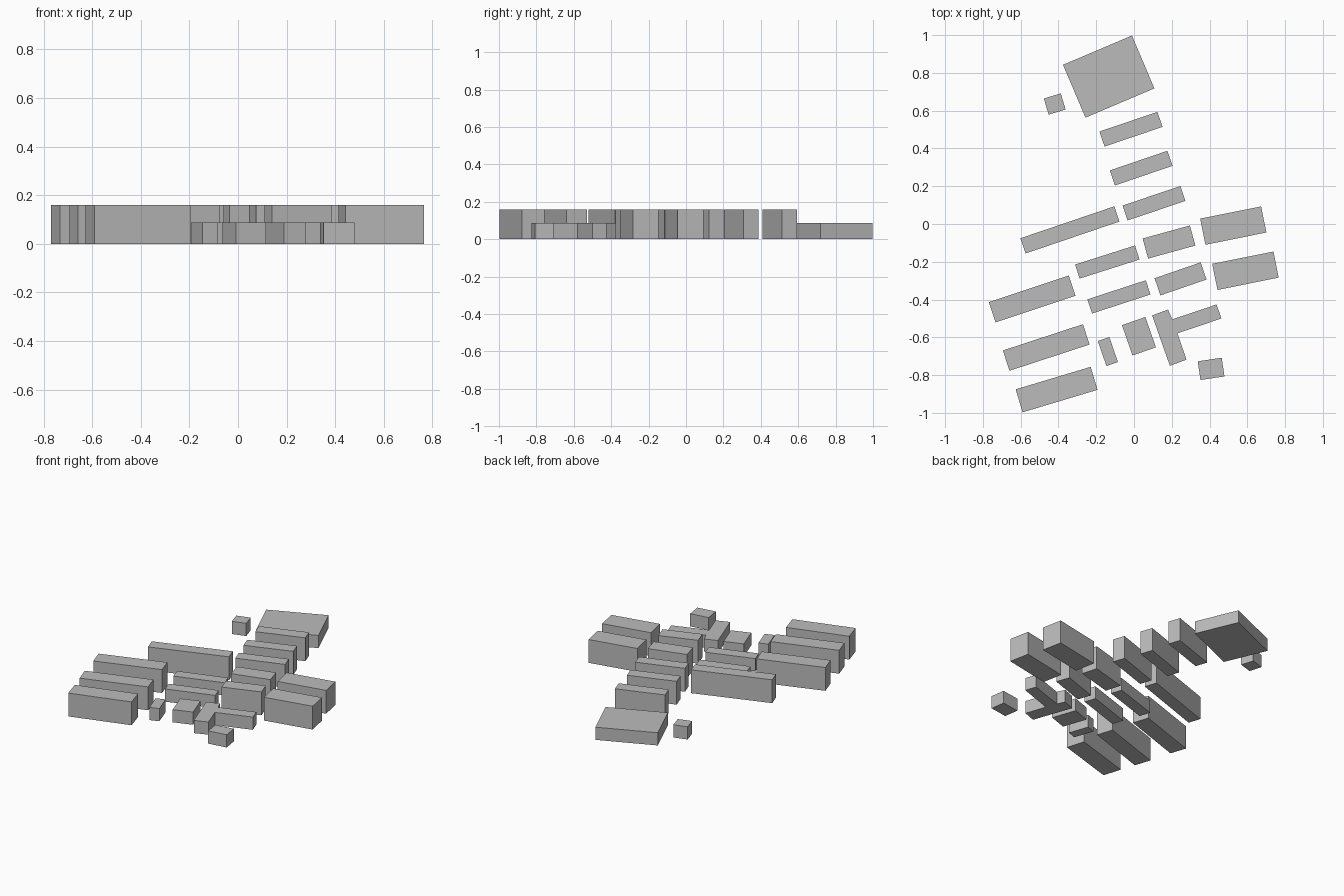
import bpy, bmesh
from mathutils import Vector

if "Cube" in bpy.data.objects:
    bpy.data.objects.remove(bpy.data.objects["Cube"])

TALL, LOW = 0.16, 0.087

grey = bpy.data.materials.new("plain_grey")
grey.diffuse_color = (0.5, 0.5, 0.5, 1)
grey.use_nodes = True
grey.node_tree.nodes["Principled BSDF"].inputs["Base Color"].default_value = grey.diffuse_color


def block(name, footprint, height):
    """Extrude a counter-clockwise footprint up from the ground."""
    bm = bmesh.new()
    base = bm.faces.new([bm.verts.new((x, y, 0)) for x, y in footprint])
    top = bmesh.ops.extrude_face_region(bm, geom=[base], use_keep_orig=True)["geom"]
    bmesh.ops.translate(bm, vec=(0, 0, height),
                        verts=[v for v in top if isinstance(v, bmesh.types.BMVert)])
    bmesh.ops.recalc_face_normals(bm, faces=bm.faces)
    mesh = bpy.data.meshes.new(name)
    bm.to_mesh(mesh)
    bm.free()
    mesh.materials.append(grey)
    bpy.context.collection.objects.link(bpy.data.objects.new(name, mesh))


def building(name, height, x0, y0, x1, y1, depth):
    """Rectangular building: front edge from (x0, y0) to (x1, y1), depth behind it."""
    a, b = Vector((x0, y0)), Vector((x1, y1))
    d = (b - a).normalized()
    back = Vector((-d.y, d.x)) * depth
    block(name, [a, b, b + back, a + back], height)


# Hall and shed at the back
building("hall", LOW, -0.257, 0.563, 0.108, 0.718, 0.304)
building("back_shed", LOW, -0.452, 0.579, -0.362, 0.606, 0.089)

# Row of slabs running back to front
building("row_slab_back", TALL, -0.156, 0.410, 0.151, 0.514, 0.084)
building("row_slab_middle", TALL, -0.101, 0.204, 0.204, 0.308, 0.084)
building("row_slab_front", TALL, -0.034, 0.019, 0.272, 0.122, 0.083)

# Slabs on the left
building("left_slab_long", TALL, -0.574, -0.156, -0.077, 0.013, 0.085)
building("left_slab_back", TALL, -0.733, -0.521, -0.310, -0.380, 0.113)
building("left_slab_middle", TALL, -0.659, -0.777, -0.235, -0.638, 0.113)
building("left_slab_front", TALL, -0.590, -0.997, -0.193, -0.878, 0.127)

# Low slabs in the centre
building("centre_slab_back", LOW, -0.288, -0.289, 0.029, -0.188, 0.078)
building("centre_slab_front", LOW, -0.222, -0.474, 0.087, -0.373, 0.079)

# Blocks on the right
building("inner_block_back", TALL, 0.075, -0.183, 0.325, -0.114, 0.110)
building("inner_block_front", TALL, 0.140, -0.378, 0.384, -0.294, 0.096)
building("outer_block_back", TALL, 0.378, -0.110, 0.701, -0.045, 0.141)
building("outer_block_front", TALL, 0.442, -0.349, 0.766, -0.284, 0.141)

# Small low buildings at the front
building("narrow_shed", LOW, -0.146, -0.752, -0.085, -0.731, 0.140)
building("square_shed", LOW, -0.008, -0.696, 0.116, -0.653, 0.170)
building("front_shed", LOW, 0.352, -0.826, 0.479, -0.807, 0.100)
block("winged_house", [(0.096, -0.484), (0.190, -0.751), (0.278, -0.718),
                       (0.230, -0.579), (0.463, -0.500), (0.437, -0.426),
                       (0.203, -0.505), (0.180, -0.453)], LOW)
